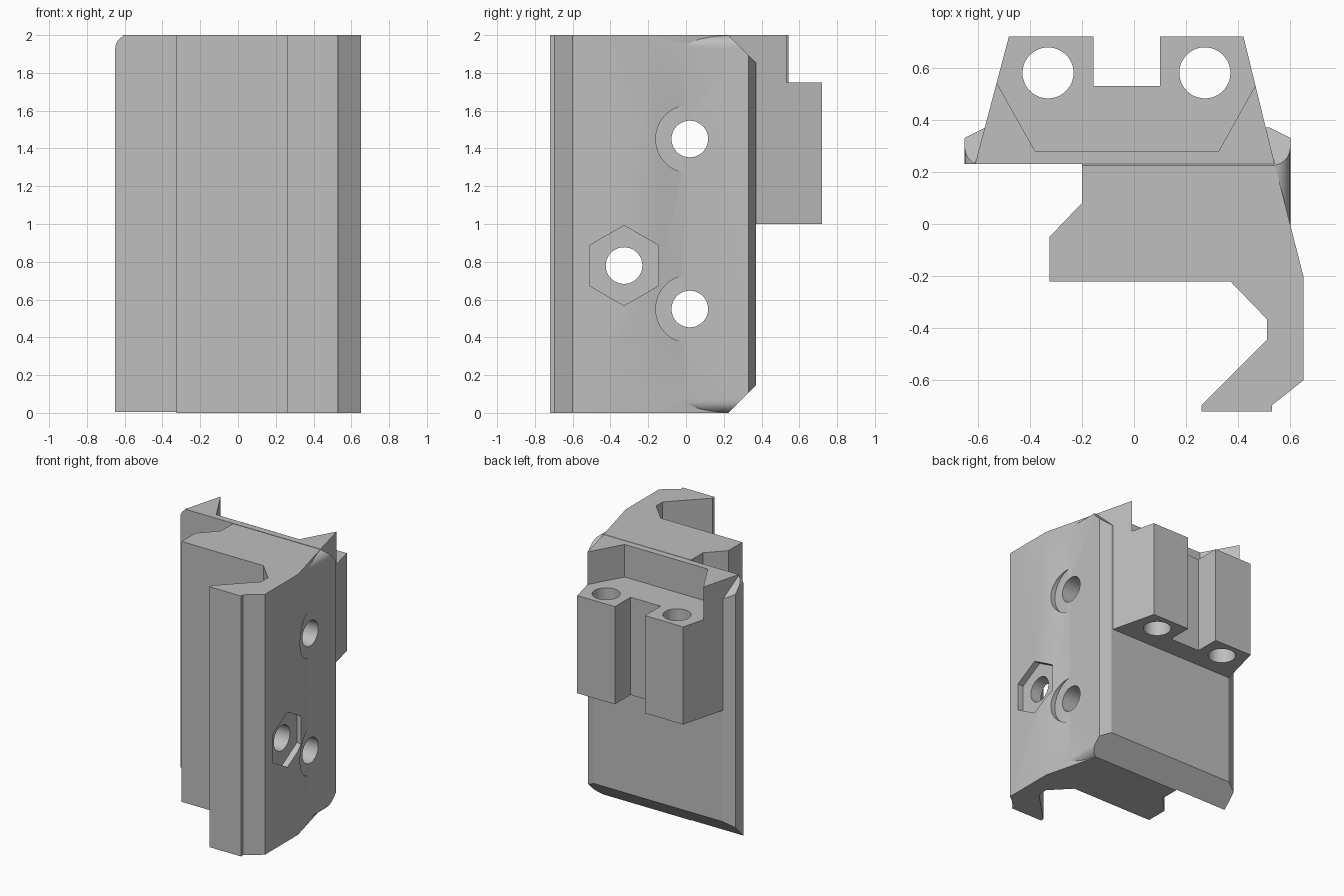
import bpy, bmesh, math
from mathutils import Matrix, Vector

cube = bpy.data.objects.get("Cube")
if cube:
    bpy.data.objects.remove(cube, do_unlink=True)

grey = bpy.data.materials.new("plain_grey")
grey.use_nodes = True
grey.diffuse_color = (0.52, 0.52, 0.52, 1)
grey.node_tree.nodes["Principled BSDF"].inputs["Base Color"].default_value = (0.52, 0.52, 0.52, 1)

AXES = {"z": lambda a, b, h: (a, b, h),   # outline in x, y
        "x": lambda a, b, h: (h, a, b)}   # outline in y, z


def prism(name, outline, low, high, axis="z", round_x=None, round_z=(), radius=0.07):
    """Extrude an outline, optionally rounding the end edges on the side x = round_x."""
    place = AXES[axis]
    bm = bmesh.new()
    face = bm.faces.new([bm.verts.new(place(a, b, low)) for a, b in outline])
    moved = bmesh.ops.extrude_face_region(bm, geom=[face])["geom"]
    shift = Vector(place(0, 0, high - low))
    bmesh.ops.translate(bm, vec=shift, verts=[g for g in moved if isinstance(g, bmesh.types.BMVert)])
    bmesh.ops.recalc_face_normals(bm, faces=bm.faces)
    if round_x is not None:
        edges = [e for e in bm.edges if any(
            all(abs(v.co.x - round_x) < 1e-4 and abs(v.co.z - z) < 1e-4 for v in e.verts)
            for z in round_z)]
        bmesh.ops.bevel(bm, geom=edges, offset=radius, segments=8, profile=0.5, affect='EDGES')
    mesh = bpy.data.meshes.new(name)
    bm.to_mesh(mesh)
    bm.free()
    mesh.materials.append(grey)
    obj = bpy.data.objects.new(name, mesh)
    bpy.context.collection.objects.link(obj)
    return obj


def ring(a, b, radius, sides=48):
    """Outline of a regular polygon, with a corner pointing up."""
    return [(a + radius * math.sin(2 * math.pi * i / sides),
             b + radius * math.cos(2 * math.pi * i / sides)) for i in range(sides)]


def combine(target, tool, operation):
    mod = target.modifiers.new("combine", 'BOOLEAN')
    mod.operation, mod.solver, mod.object = operation, 'EXACT', tool
    bpy.context.view_layer.objects.active = target
    bpy.ops.object.modifier_apply(modifier=mod.name)
    bpy.data.objects.remove(tool, do_unlink=True)


# Main body with the hooked front lip
body = prism("bracket_body", [
    (-0.61, 0.23), (-0.565, 0.37), (0.505, 0.37), (0.65, -0.2), (0.65, -0.6),
    (0.53, -0.695), (0.53, -0.72), (0.26, -0.72), (0.26, -0.695), (0.51, -0.445),
    (0.51, -0.365), (0.37, -0.22), (-0.325, -0.22), (-0.325, -0.05),
    (-0.2, 0.08), (-0.2, 0.23)], 0, 2)

# Side pads with rounded ends
combine(body, prism("left_pad", [(0.3, -0.05), (0.6, -0.05), (0.6, 0.33), (0.52, 0.37), (0.3, 0.37)],
                    0, 2, round_x=0.6, round_z=(0, 2)), 'UNION')
combine(body, prism("right_pad", [(-0.3, 0.23), (-0.65, 0.23), (-0.65, 0.33), (-0.57, 0.37), (-0.3, 0.37)],
                    0, 2, round_x=-0.65, round_z=(2,)), 'UNION')

# Chamfers on the back top and bottom edges
for end, out in ((0, -0.1), (2, 2.1)):
    inner = 0.15 if end == 0 else 1.85
    combine(body, prism("chamfer_cutter", [(0.225, end), (0.375, inner), (0.6, inner), (0.6, out), (0.225, out)],
                        -1, 1, "x"), 'DIFFERENCE')

# Slotted mounting block on the back
combine(body, prism("mounting_block", [
    (-0.61, 0.23), (-0.48, 0.72), (-0.155, 0.72), (-0.155, 0.53), (0.1, 0.53),
    (0.1, 0.72), (0.42, 0.72), (0.54, 0.23)], 1, 2), 'UNION')

# Tapered pocket above the block
combine(body, prism("pocket_cutter", [(-0.38, 0.28), (0.325, 0.28), (0.605, 0.78), (-0.66, 0.78)],
                    1.75, 2.2), 'DIFFERENCE')

# Upright bolt holes
for x in (-0.33, 0.272):
    combine(body, prism("upright_hole_cutter", ring(x, 0.58, 0.098), 0.8, 1.9), 'DIFFERENCE')

# Cross holes with shallow round seats
for z in (0.55, 1.45):
    combine(body, prism("seat_cutter", ring(0.02, z, 0.18), 0.601, 0.8, "x"), 'DIFFERENCE')
    combine(body, prism("cross_hole_cutter", ring(0.02, z, 0.097), -0.9, 0.9, "x"), 'DIFFERENCE')

# Lip hole with a hexagonal nut recess
combine(body, prism("nut_cutter", ring(-0.328, 0.78, 0.212, 6), 0.602, 0.8, "x"), 'DIFFERENCE')
combine(body, prism("lip_hole_cutter", ring(-0.328, 0.78, 0.097), 0.3, 0.9, "x"), 'DIFFERENCE')

# Smooth the curved surfaces, keep the edges crisp
bpy.ops.object.select_all(action='DESELECT')
body.select_set(True)
bpy.context.view_layer.objects.active = body
bpy.ops.object.shade_smooth_by_angle(angle=math.radians(20))
